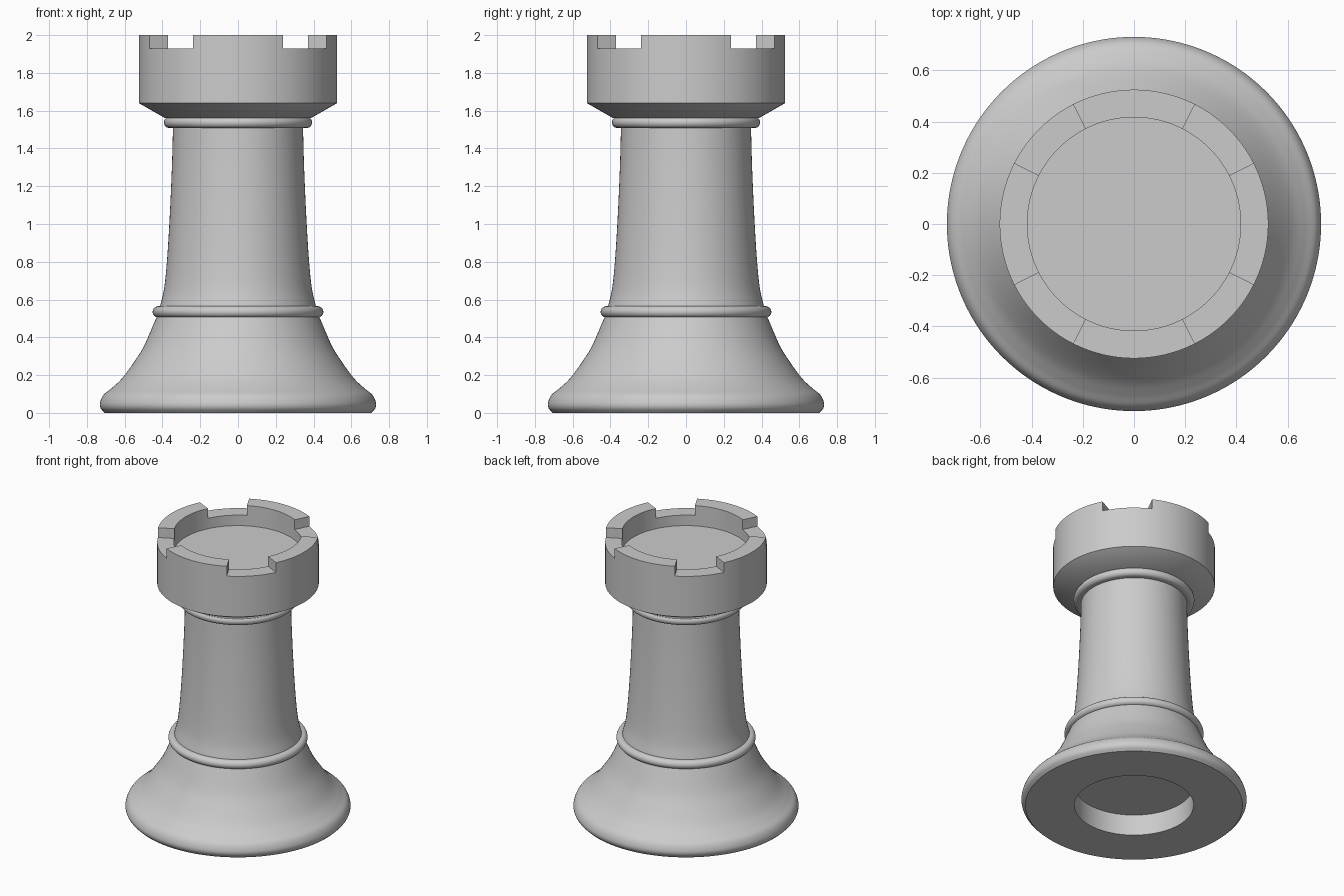
import bpy, bmesh
from math import sin, cos, pi, radians, degrees, atan2
from mathutils import Vector

if "Cube" in bpy.data.objects:
    bpy.data.objects.remove(bpy.data.objects["Cube"])

SEGMENTS = 160

grey = bpy.data.materials.new("light_grey")
grey.use_nodes = True
grey.diffuse_color = (0.6, 0.6, 0.6, 1)
grey.node_tree.nodes["Principled BSDF"].inputs["Base Color"].default_value = (0.6, 0.6, 0.6, 1)


def smooth_curve(points, steps=6):
    """Catmull-Rom curve through the profile points."""
    p = [Vector(q) for q in points]
    p = [2 * p[0] - p[1]] + p + [2 * p[-1] - p[-2]]
    out = []
    for a, b, c, d in zip(p, p[1:], p[2:], p[3:]):
        for i in range(steps):
            t = i / steps
            out.append(0.5 * (2 * b + (c - a) * t + (2 * a - 5 * b + 4 * c - d) * t * t
                              + (3 * b - a - 3 * c + d) * t ** 3))
    return [tuple(v) for v in out] + [tuple(points[-1])]


def lathe(profile):
    """Revolve a (radius, height) profile that starts and ends on the axis."""
    bm = bmesh.new()
    rings = []
    for r, z in profile:
        count = SEGMENTS if r > 0 else 1
        rings.append([bm.verts.new((r * cos(2 * pi * i / SEGMENTS),
                                    r * sin(2 * pi * i / SEGMENTS), z)) for i in range(count)])
    for low, high in zip(rings, rings[1:]):
        for i in range(SEGMENTS):
            j = (i + 1) % SEGMENTS
            corners = [low[i % len(low)], low[j % len(low)],
                       high[j % len(high)], high[i % len(high)]]
            bm.faces.new(list(dict.fromkeys(corners)))
    return bm


def finish(name, bm):
    bmesh.ops.recalc_face_normals(bm, faces=bm.faces)
    mesh = bpy.data.meshes.new(name)
    bm.to_mesh(mesh)
    bm.free()
    mesh.materials.append(grey)
    obj = bpy.data.objects.new(name, mesh)
    bpy.context.collection.objects.link(obj)
    bpy.ops.object.select_all(action="DESELECT")
    obj.select_set(True)
    bpy.context.view_layer.objects.active = obj
    bpy.ops.object.shade_smooth_by_angle(angle=radians(30))


def collar(name, radius, z, half):
    """Disc with a half-round rim."""
    rim = [(radius - half + half * cos(a), z + half * sin(a))
           for a in (pi * i / 12 - pi / 2 for i in range(13))]
    finish(name, lathe([(0, z - half)] + rim + [(0, z + half)]))


# Flared foot with a round recess underneath
flare = smooth_curve([(0.705, 0), (0.727, 0.025), (0.73, 0.055), (0.712, 0.095), (0.67, 0.13),
                      (0.615, 0.182), (0.55, 0.27), (0.495, 0.36), (0.43, 0.51)])
finish("foot", lathe([(0, 0.15), (0.387, 0.15), (0.387, 0)] + flare + [(0, 0.51)]))

# Tapered shaft between the collars
taper = smooth_curve([(0.415, 0.555), (0.391, 0.66), (0.375, 0.82), (0.361, 1.05),
                      (0.35, 1.3), (0.344, 1.52)])
finish("shaft", lathe([(0, 0.55)] + taper + [(0, 1.52)]))

collar("lower_collar", 0.452, 0.535, 0.03)
collar("upper_collar", 0.392, 1.538, 0.03)

# Turret head with a sunken floor, battlements raised from its rim
head = lathe([(0, 1.56), (0.385, 1.56), (0.525, 1.64), (0.525, 1.93),
              (0.417, 1.93), (0.417, 1.855), (0, 1.855)])
raised = []
for face in head.faces:
    c = face.calc_center_median()
    if abs(c.z - 1.93) < 0.001:
        angle = degrees(atan2(c.y, c.x)) % 90
        if abs(angle - 45) > 18:
            raised.append(face)
result = bmesh.ops.extrude_face_region(head, geom=raised)
bmesh.ops.translate(head, vec=(0, 0, 0.07),
                    verts=[g for g in result["geom"] if isinstance(g, bmesh.types.BMVert)])
finish("turret_head", head)
